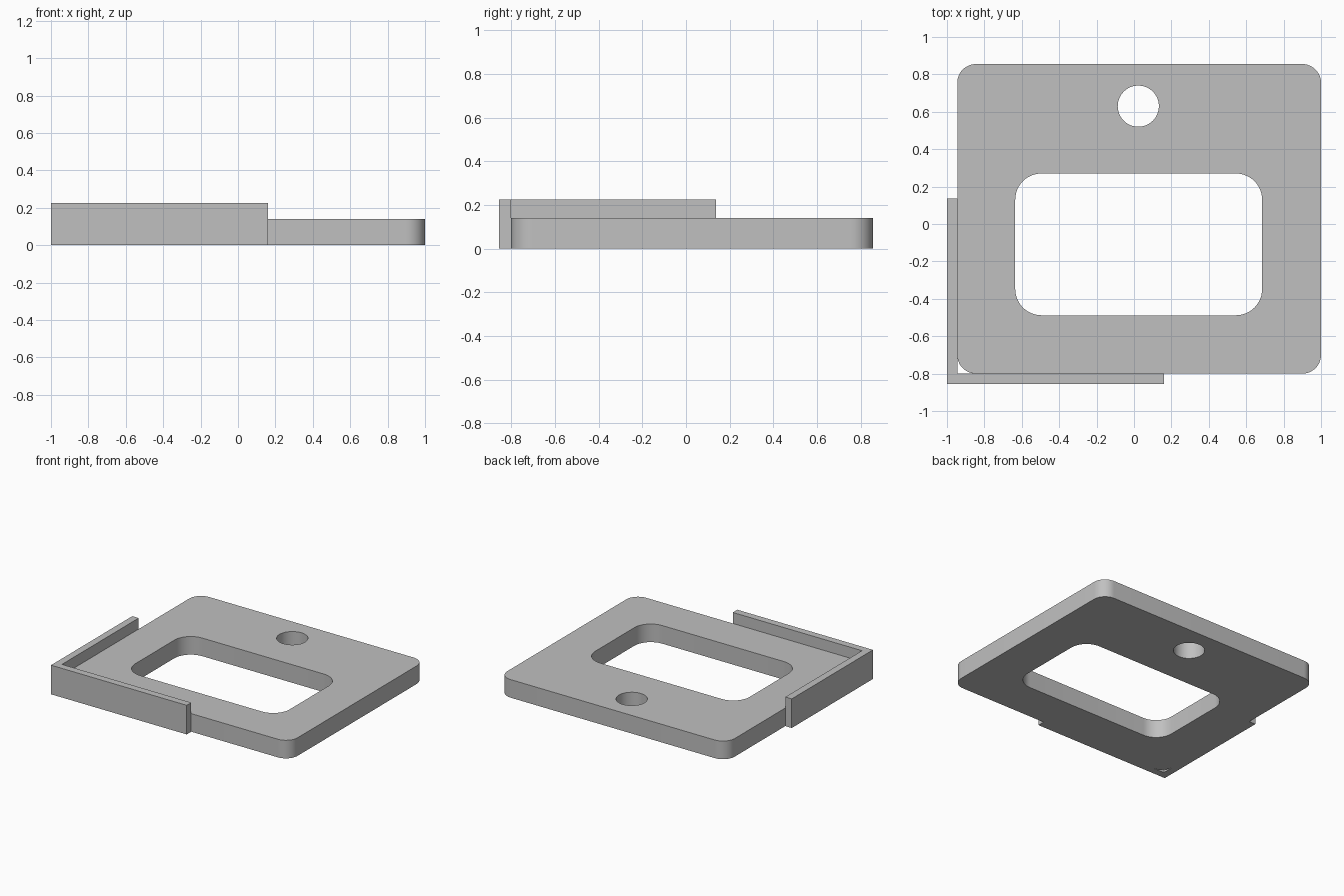
import bpy
import bmesh
from math import cos, sin, pi

cube = bpy.data.objects.get("Cube")
if cube:
    bpy.data.objects.remove(cube, do_unlink=True)

grey = bpy.data.materials.new("plain grey")
grey.use_nodes = True
colour = (0.53, 0.53, 0.53, 1)
grey.diffuse_color = colour
grey.node_tree.nodes["Principled BSDF"].inputs["Base Color"].default_value = colour


def arc(cx, cy, r, start, sweep, steps):
    return [(cx + r * cos(start + sweep * i / steps),
             cy + r * sin(start + sweep * i / steps)) for i in range(steps + 1)]


def rounded_rect(x0, x1, y0, y1, r, steps=12):
    centres = [(x1 - r, y1 - r), (x0 + r, y1 - r), (x0 + r, y0 + r), (x1 - r, y0 + r)]
    points = []
    for i, (cx, cy) in enumerate(centres):
        points += arc(cx, cy, r, i * pi / 2, pi / 2, steps)
    return points


def extrude_outlines(name, outlines, height):
    """Fill the first outline, with the others as holes, and raise it."""
    bm = bmesh.new()
    edges = []
    for outline in outlines:
        verts = [bm.verts.new((x, y, 0)) for x, y in outline]
        edges += [bm.edges.new((verts[i - 1], verts[i])) for i in range(len(verts))]
    bmesh.ops.triangle_fill(bm, edges=edges, use_beauty=True, normal=(0, 0, 1))
    raised = bmesh.ops.extrude_face_region(bm, geom=bm.faces[:], use_keep_orig=True)
    top = [g for g in raised["geom"] if isinstance(g, bmesh.types.BMVert)]
    bmesh.ops.translate(bm, verts=top, vec=(0, 0, height))
    bmesh.ops.recalc_face_normals(bm, faces=bm.faces[:])
    mesh = bpy.data.meshes.new(name)
    bm.to_mesh(mesh)
    bm.free()
    mesh.materials.append(grey)
    obj = bpy.data.objects.new(name, mesh)
    bpy.context.collection.objects.link(obj)
    bpy.ops.object.select_all(action="DESELECT")
    obj.select_set(True)
    bpy.context.view_layer.objects.active = obj
    bpy.ops.object.shade_smooth_by_angle(angle=pi / 6)
    return obj


# Flat plate with rounded corners, a window and a round hole
extrude_outlines("base_plate", [
    rounded_rect(-0.945, 1.0, -0.8, 0.855, 0.1),
    rounded_rect(-0.635, 0.685, -0.488, 0.27, 0.14),
    arc(0.023, 0.63, 0.11, 0, 2 * pi, 48)[:-1],
], 0.14)

# L-shaped lip wrapping the front right corner
extrude_outlines("corner_lip", [[
    (-1, -0.855), (0.16, -0.855), (0.16, -0.8),
    (-0.945, -0.8), (-0.945, 0.137), (-1, 0.137),
]], 0.225)
